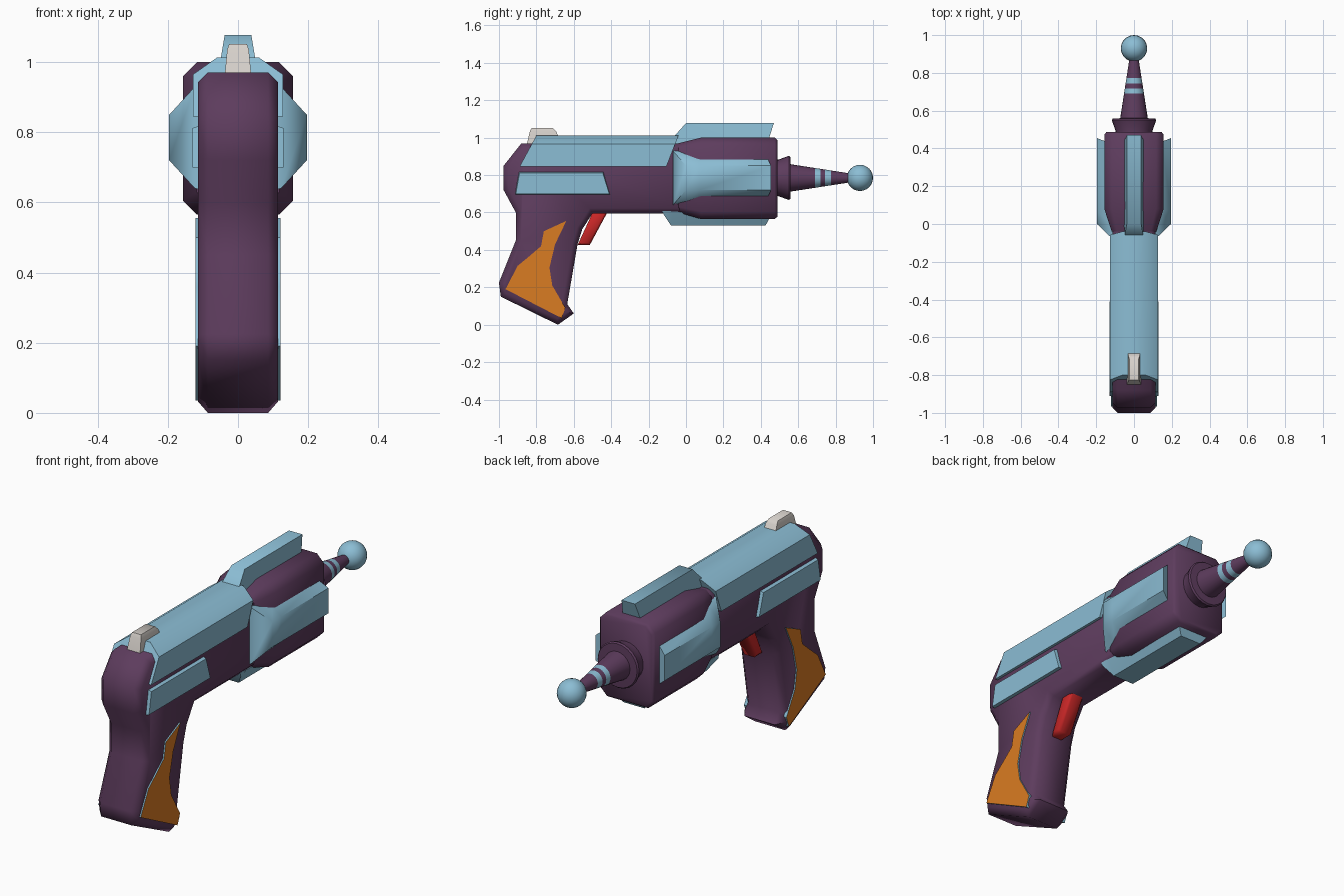
import bpy, bmesh, math
from mathutils import Vector

if "Cube" in bpy.data.objects:
    bpy.data.objects.remove(bpy.data.objects["Cube"])


def material(name, rgb):
    m = bpy.data.materials.new(name)
    m.diffuse_color = (*rgb, 1)
    m.use_nodes = True
    m.node_tree.nodes["Principled BSDF"].inputs["Base Color"].default_value = m.diffuse_color
    return m


PURPLE = material("purple", (0.11, 0.045, 0.11))
BLUE = material("light blue", (0.26, 0.51, 0.66))
ORANGE = material("orange", (0.70, 0.20, 0.016))
RED = material("red", (0.58, 0.02, 0.02))
GREY = material("warm grey", (0.68, 0.64, 0.60))
AXIS_Z = 0.785  # height of the barrel axis


def finish(name, bm, mats):
    bmesh.ops.recalc_face_normals(bm, faces=bm.faces)
    me = bpy.data.meshes.new(name)
    bm.to_mesh(me)
    bm.free()
    for m in mats:
        me.materials.append(m)
    ob = bpy.data.objects.new(name, me)
    bpy.context.collection.objects.link(ob)
    return ob


def loft(name, rings, mats, bands=None, cap_index=0, bevel=0.0):
    """Skin a list of equal-length rings and cap both ends."""
    bm = bmesh.new()
    vs = [[bm.verts.new(p) for p in r] for r in rings]
    n = len(rings[0])
    for k in range(len(vs) - 1):
        for i in range(n):
            j = (i + 1) % n
            f = bm.faces.new((vs[k][i], vs[k][j], vs[k + 1][j], vs[k + 1][i]))
            f.material_index = bands[k] if bands else 0
    caps = [bm.faces.new(vs[0]), bm.faces.new(vs[-1])]
    for f in caps:
        f.material_index = cap_index
    bmesh.ops.recalc_face_normals(bm, faces=bm.faces)
    if bevel:
        rim = list({e for f in caps for e in f.edges})
        bmesh.ops.bevel(bm, geom=rim, offset=bevel, segments=1, profile=0.5,
                        affect='EDGES', clamp_overlap=False)
    return finish(name, bm, mats)


def slab(outline, x):
    return [(x, y, z) for y, z in outline]


# Body and grip: one side profile with chamfered rims
body = [(0.02, 0.97), (-0.88, 0.97), (-0.975, 0.85), (-0.975, 0.72),
        (-0.91, 0.60), (-0.91, 0.45), (-1.0, 0.225), (-0.99, 0.15),
        (-0.685, 0.0), (-0.60, 0.06), (-0.635, 0.11), (-0.58, 0.43),
        (-0.555, 0.51), (-0.50, 0.595), (0.02, 0.595)]
loft("body_and_grip", [slab(body, -0.114), slab(body, 0.114)], [PURPLE], bevel=0.028)


# Front block: chamfered box sections along the barrel
def box_ring(y, w, z0, z1, c):
    return [(w, y, z0 + c), (w, y, z1 - c), (w - c, y, z1), (c - w, y, z1),
            (-w, y, z1 - c), (-w, y, z0 + c), (c - w, y, z0), (w - c, y, z0)]


loft("front_block", [box_ring(-0.04, 0.118, 0.60, 0.97, 0.03),
                     box_ring(0.08, 0.157, 0.565, 1.0, 0.04),
                     box_ring(0.475, 0.157, 0.565, 1.0, 0.04),
                     box_ring(0.488, 0.145, 0.577, 0.988, 0.035)], [PURPLE])


# Raised panels around the block; row = base y, distance, half width, then outer
def panel(name, rows, angle):
    out = Vector((math.cos(angle), 0, math.sin(angle)))
    side = Vector((-math.sin(angle), 0, math.cos(angle)))
    rings = []
    for yb, db, wb, yo, do, wo in rows:
        rings.append([Vector((0, y, AXIS_Z)) + out * d + side * w for y, d, w in
                      ((yb, db, -wb), (yo, do, -wo), (yo, do, wo), (yb, db, wb))])
    loft(name, rings, [BLUE])


side_rows = [(-0.07, 0.10, 0.15, -0.07, 0.123, 0.145),
             (0.0, 0.12, 0.135, 0.0, 0.196, 0.065),
             (0.07, 0.145, 0.107, 0.07, 0.197, 0.065),
             (0.435, 0.145, 0.107, 0.455, 0.197, 0.065)]
panel("right_panel", side_rows, 0)
panel("left_panel", side_rows, math.pi)
panel("top_fin", [(-0.09, 0.17, 0.05, -0.065, 0.22, 0.05),
                  (0.0, 0.19, 0.052, 0.0, 0.293, 0.038),
                  (0.44, 0.20, 0.052, 0.47, 0.293, 0.038)], math.pi / 2)
panel("bottom_panel", [(-0.13, 0.17, 0.10, -0.12, 0.195, 0.10),
                       (-0.07, 0.18, 0.10, -0.08, 0.255, 0.06),
                       (0.455, 0.20, 0.10, 0.425, 0.255, 0.06)], -math.pi / 2)

# Top cover: shallow roof section with slanted ends
section = [(0.128, 0.845), (0.128, 0.965), (0.06, 1.013),
           (-0.06, 1.013), (-0.128, 0.965), (-0.128, 0.845)]
loft("top_cover", [[(x, -0.89 + (z - 0.845) * 0.54, z) for x, z in section],
                   [(x, -0.105 + (z - 0.845) * 0.39, z) for x, z in section]], [BLUE])

# Side strips and grip plates, mirrored left and right
strip = [(-0.915, 0.695), (-0.405, 0.695), (-0.44, 0.822), (-0.895, 0.822)]
strip_out = [(-0.91, 0.70), (-0.41, 0.70), (-0.445, 0.812), (-0.89, 0.812)]
plate = [(-0.64, 0.555), (-0.76, 0.50), (-0.775, 0.42), (-0.845, 0.36),
         (-0.90, 0.315), (-0.965, 0.19), (-0.665, 0.035), (-0.645, 0.09),
         (-0.715, 0.21), (-0.73, 0.305), (-0.70, 0.43)]
for s, label in ((1, "right"), (-1, "left")):
    loft(label + "_strip", [slab(strip, 0.10 * s), slab(strip_out, 0.13 * s)], [BLUE])
    loft(label + "_grip_plate", [slab(plate, 0.10 * s), slab(plate, 0.121 * s)],
         [BLUE, ORANGE], cap_index=1)

# Trigger
trigger = [(-0.49, 0.62), (-0.41, 0.62), (-0.515, 0.425), (-0.58, 0.425)]
loft("trigger", [slab(trigger, -0.04), slab(trigger, 0.04)], [RED], bevel=0.012)


# Rear sight: tapered block
def flat_ring(z, y0, y1, w):
    return [(-w, y0, z), (w, y0, z), (w, y1, z), (-w, y1, z)]


loft("rear_sight", [flat_ring(0.95, -0.855, -0.655, 0.039),
                    flat_ring(1.035, -0.834, -0.695, 0.031),
                    flat_ring(1.052, -0.825, -0.712, 0.025)], [GREY])

# Nozzle: collar and striped cone turned about the barrel axis
STEPS = 24
cone = [(y, 0.073 - (y - 0.56) * 0.155) for y in (0.56, 0.69, 0.718, 0.743, 0.774, 0.90)]
profile = [(0.47, 0.098), (0.495, 0.098), (0.55, 0.118), (0.558, 0.112)] + cone
bands = [0, 0, 0, 0, 0, 1, 0, 1, 0]
loft("nozzle", [[(r * math.cos(2 * math.pi * i / STEPS), y,
                  AXIS_Z + r * math.sin(2 * math.pi * i / STEPS)) for i in range(STEPS)]
                for y, r in profile], [PURPLE, BLUE], bands)

# Tip ball
bm = bmesh.new()
bmesh.ops.create_uvsphere(bm, u_segments=20, v_segments=12, radius=0.07)
ball = finish("tip_ball", bm, [BLUE])
ball.location = (0, 0.93, AXIS_Z)

# Smooth shading with hard edges kept
for ob in bpy.context.collection.objects:
    ob.select_set(True)
bpy.context.view_layer.objects.active = ball
bpy.ops.object.shade_smooth_by_angle(angle=math.radians(50))
